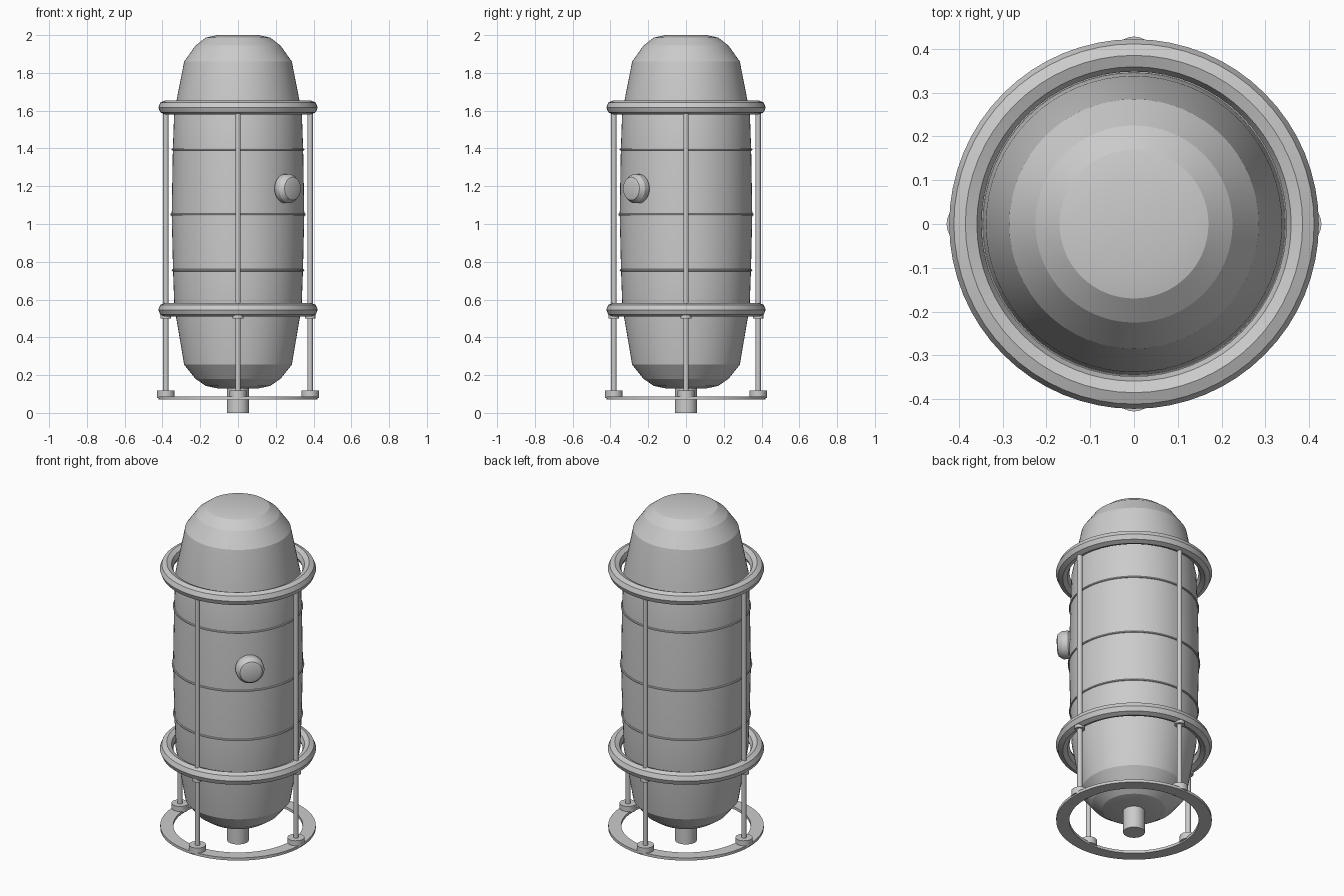
import bpy, bmesh, math
from mathutils import Matrix, Vector

if "Cube" in bpy.data.objects:
    bpy.data.objects.remove(bpy.data.objects["Cube"])


def lathe(name, profile, segs=64, matrix=None, closed=False, smooth=None):
    """Spin (radius, z) points about z; open profiles get capped ends."""
    bm = bmesh.new()
    rings = []
    for r, z in profile:
        rings.append([bm.verts.new((r * math.cos(2 * math.pi * i / segs),
                                    r * math.sin(2 * math.pi * i / segs), z))
                      for i in range(segs)])
    pairs = list(zip(rings, rings[1:]))
    if closed:
        pairs.append((rings[-1], rings[0]))
    else:
        bm.faces.new(rings[0])
        bm.faces.new(rings[-1])
    for a, b in pairs:
        for i in range(segs):
            j = (i + 1) % segs
            bm.faces.new((a[i], a[j], b[j], b[i]))
    bmesh.ops.recalc_face_normals(bm, faces=bm.faces)
    mesh = bpy.data.meshes.new(name)
    bm.to_mesh(mesh)
    bm.free()
    ob = bpy.data.objects.new(name, mesh)
    bpy.context.collection.objects.link(ob)
    if matrix is not None:
        ob.matrix_world = matrix
    if smooth:
        bpy.ops.object.select_all(action='DESELECT')
        ob.select_set(True)
        bpy.context.view_layer.objects.active = ob
        bpy.ops.object.shade_smooth_by_angle(angle=math.radians(smooth))
    return ob


def hoop(name, major, minor, z, sides=8):
    """Torus around the tank with a low-sided cross-section."""
    pts = [(major + minor * math.cos(2 * math.pi * k / sides),
            z + minor * math.sin(2 * math.pi * k / sides)) for k in range(sides)]
    return lathe(name, pts, closed=True, smooth=20)


def rod(name, radius, z0, z1, x=0, y=0, segs=24):
    return lathe(name, [(radius, z0), (radius, z1)], segs,
                 Matrix.Translation((x, y, 0)), smooth=40)


# tank body with domed ends
lathe("tank_body", [
    (0.11, 0.13), (0.17, 0.143), (0.225, 0.18), (0.285, 0.255),
    (0.337, 0.56), (0.344, 0.755), (0.351, 1.05), (0.345, 1.395),
    (0.338, 1.59), (0.285, 1.86), (0.225, 1.945), (0.17, 1.987), (0.11, 2.0)],
    smooth=15)

# thin seam bands
for i, (z, r) in enumerate([(0.755, 0.345), (1.05, 0.352), (1.395, 0.346)]):
    hoop(f"seam_band_{i}", r, 0.006, z)

# frame hoops and flat base ring
hoop("lower_hoop", 0.385, 0.037, 0.546)
hoop("upper_hoop", 0.385, 0.037, 1.617)
lathe("base_ring", [(0.35, 0.072), (0.42, 0.072), (0.42, 0.088), (0.35, 0.088)],
      closed=True, smooth=30)

# four posts with feet and collars
for i in range(4):
    x = 0.382 * math.cos(i * math.pi / 2)
    y = 0.382 * math.sin(i * math.pi / 2)
    rod(f"post_{i}", 0.014, 0.08, 1.61, x, y)
    rod(f"foot_{i}", 0.046, 0.08, 0.118, x, y)
    rod(f"collar_{i}", 0.028, 0.5, 0.525, x, y)

# drain pipe under the tank
rod("drain_pipe", 0.059, 0.0, 0.2, segs=32)

# side port facing front-right
out = Vector((1, -1, 0)).normalized()
turn = out.to_track_quat('Z', 'Y').to_matrix().to_4x4()
lathe("side_port", [(0.062, 0.30), (0.064, 0.335), (0.077, 0.352), (0.077, 0.385),
                    (0.061, 0.41), (0.046, 0.415)], 32,
      Matrix.Translation((0, 0, 1.187)) @ turn, smooth=20)
